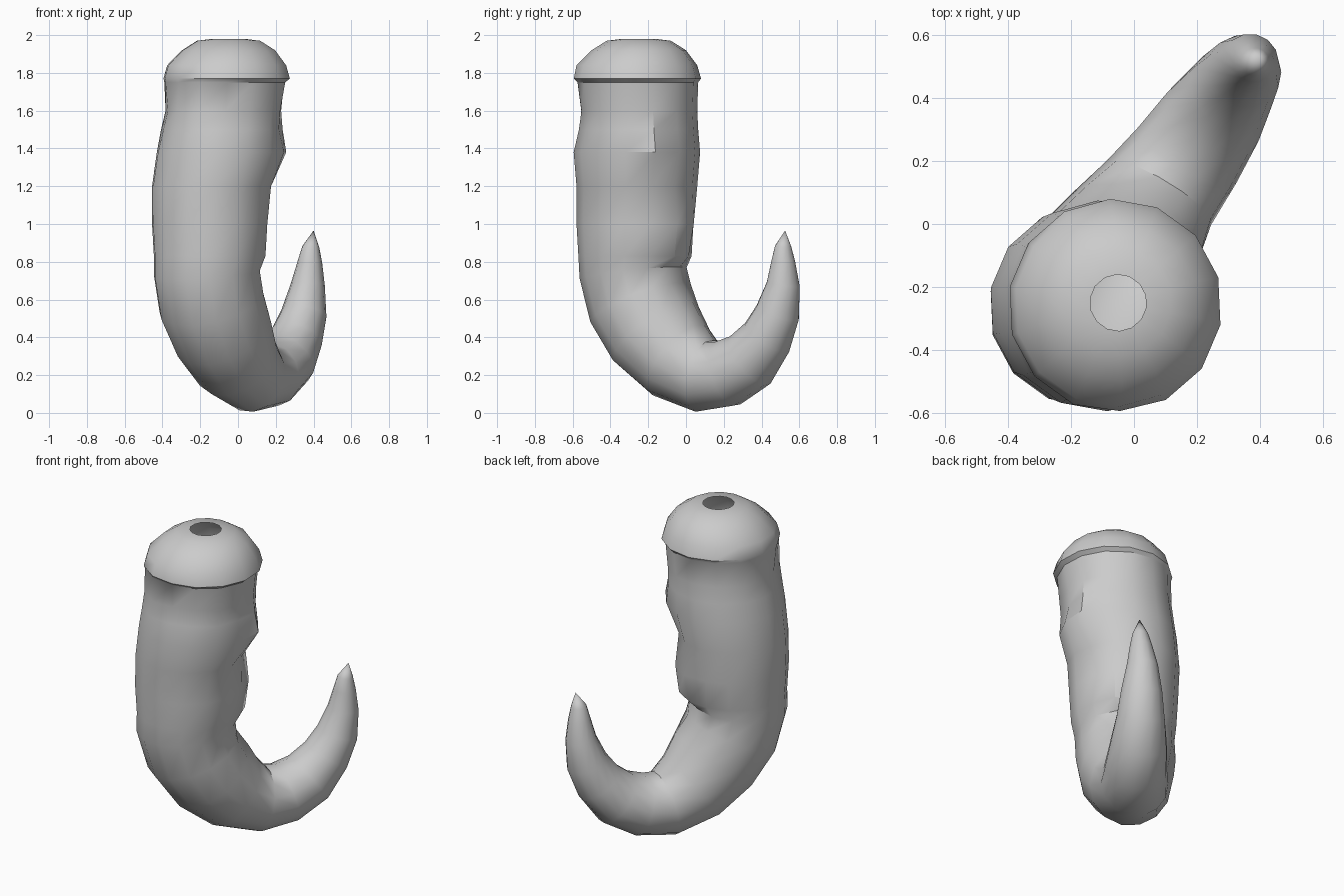
import bpy
import bmesh
import math
from mathutils import Vector

SIDES = 14

default_cube = bpy.data.objects.get("Cube")
if default_cube:
    bpy.data.objects.remove(default_cube, do_unlink=True)


def make_material(name, colour):
    material = bpy.data.materials.new(name)
    material.use_nodes = True
    material.diffuse_color = colour
    material.node_tree.nodes["Principled BSDF"].inputs["Base Color"].default_value = colour
    return material


# Spine of the hooked body, from the open crown to the tip: x, y, z, radius
spine = [
    (-.05, -.25, 1.98, .09), (-.05, -.25, 1.97, .17), (-.05, -.25, 1.92, .25),
    (-.06, -.26, 1.84, .32), (-.06, -.26, 1.77, .34), (-.07, -.26, 1.75, .325),
    (-.08, -.26, 1.6, .32), (-.09, -.26, 1.5, .325), (-.1, -.26, 1.38, .335),
    (-.14, -.26, 1.2, .32), (-.15, -.27, 1.0, .31), (-.15, -.27, .83, .30),
    (-.165, -.28, .74, .285), (-.14, -.24, .58, .285), (-.08, -.16, .42, .27),
    (-.01, -.04, .28, .235), (.08, .1, .195, .195), (.17, .22, .21, .18),
    (.25, .34, .28, .165), (.31, .43, .4, .14), (.35, .485, .53, .12),
    (.37, .515, .68, .09), (.38, .515, .8, .065), (.385, .515, .88, .045),
]
tip = Vector((.4, .525, .965))
UPRIGHT_RINGS = 12

# Folds and bulges in the skin: centre, reach, outward push
folds = [
    ((.05, -.02, .95), .22, .035),
    ((.02, .0, .72), .15, -.03),
    ((.15, -.3, 1.5), .17, -.03),
    ((.2, -.2, 1.38), .2, .035),
    ((.0, -.56, 1.6), .2, -.03),
    ((.13, -.15, 1.2), .14, -.03),
    ((-.4, -.3, 1.6), .15, -.02),
]

sideways = Vector((.86, -.51, 0)).normalized()
centres = [Vector(row[:3]) for row in spine]


def ring_normal(i):
    """Direction of travel along the spine at one ring."""
    if i < UPRIGHT_RINGS:
        return Vector((0, 0, -1))
    after = centres[i + 1] if i + 1 < len(centres) else tip
    return (after - centres[i - 1]).normalized()


def folded(point, centre):
    """Move a skin point in or out wherever a fold reaches it."""
    outward = (point - centre).normalized()
    push = 0
    for place, reach, depth in folds:
        distance = (point - Vector(place)).length / reach
        push += depth * max(0, 1 - distance * distance)
    return point + outward * push


# Skin the rings into one tube, open at the crown and closed at the tip
bm = bmesh.new()
rings = []
for i, row in enumerate(spine):
    across = ring_normal(i).cross(sideways).normalized()
    ring = []
    for k in range(SIDES):
        angle = math.tau * k / SIDES + math.radians(31)
        offset = sideways * math.cos(angle) + across * math.sin(angle)
        ring.append(bm.verts.new(folded(centres[i] + offset * row[3], centres[i])))
    rings.append(ring)

for upper, lower in zip(rings, rings[1:]):
    for k in range(SIDES):
        n = (k + 1) % SIDES
        bm.faces.new((upper[k], upper[n], lower[n], lower[k]))
point = bm.verts.new(tip)
for k in range(SIDES):
    bm.faces.new((rings[-1][k], rings[-1][(k + 1) % SIDES], point))

# Make the faces point outward, judged by the side of the tube
bm.normal_update()
side_face = rings[8][0].link_faces[0]
if side_face.normal.dot(side_face.calc_center_median() - centres[8]) < 0:
    bmesh.ops.reverse_faces(bm, faces=bm.faces[:])

mesh = bpy.data.meshes.new("hooked_body")
bm.to_mesh(mesh)
bm.free()
body = bpy.data.objects.new("hooked_body", mesh)
bpy.context.collection.objects.link(body)
mesh.materials.append(make_material("plain grey", (.6, .6, .6, 1)))

bpy.context.view_layer.objects.active = body
body.select_set(True)
bpy.ops.object.shade_smooth_by_angle(angle=math.radians(35))
